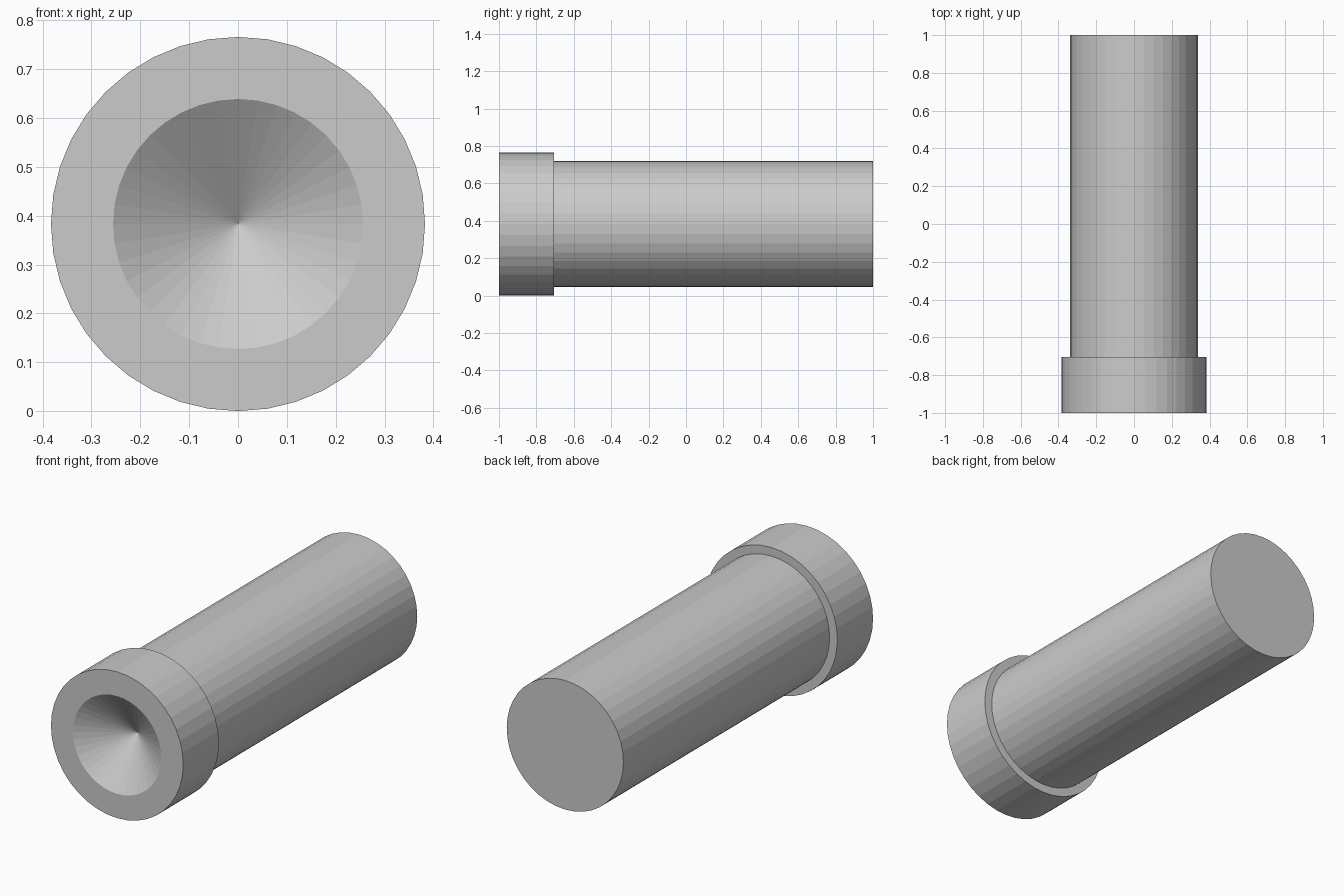
import bpy, bmesh, math
from mathutils import Matrix

if "Cube" in bpy.data.objects:
    bpy.data.objects.remove(bpy.data.objects["Cube"])

SIDES = 40
AXIS_Z = 0.383

# Lathe profile (radius, y): conical recess, front rim, collar, shoulder, barrel, end cap
profile = [(0, -0.83), (0.256, -1.0), (0.383, -1.0), (0.383, -0.705),
           (0.338, -0.705), (0.338, 1.0), (0, 1.0)]


def lathe(name, points, sides):
    """Revolve a closed profile around the y axis with flat faces."""
    bm = bmesh.new()
    rings = []
    for r, y in points:
        if r == 0:
            rings.append([bm.verts.new((0, y, 0))] * sides)
        else:
            rings.append([bm.verts.new((r * math.sin(a), y, r * math.cos(a)))
                          for a in (2 * math.pi * i / sides for i in range(sides))])
    for a, b in zip(rings, rings[1:]):
        if b[0] is b[1]:
            bm.faces.new(a)  # flat end cap
            continue
        for i in range(sides):
            j = (i + 1) % sides
            quad = [a[i], a[j], b[j], b[i]]
            bm.faces.new(list(dict.fromkeys(quad)))
    bmesh.ops.recalc_face_normals(bm, faces=bm.faces)
    bmesh.ops.transform(bm, matrix=Matrix.Translation((0, 0, AXIS_Z)), verts=bm.verts)
    mesh = bpy.data.meshes.new(name)
    # drop the unused centre point of the flat cap
    for v in [v for v in bm.verts if not v.link_faces]:
        bm.verts.remove(v)
    bm.to_mesh(mesh)
    bm.free()
    obj = bpy.data.objects.new(name, mesh)
    bpy.context.collection.objects.link(obj)
    return obj


# Collared barrel with a conical recess in the front
lathe("collared_barrel", profile, SIDES)
